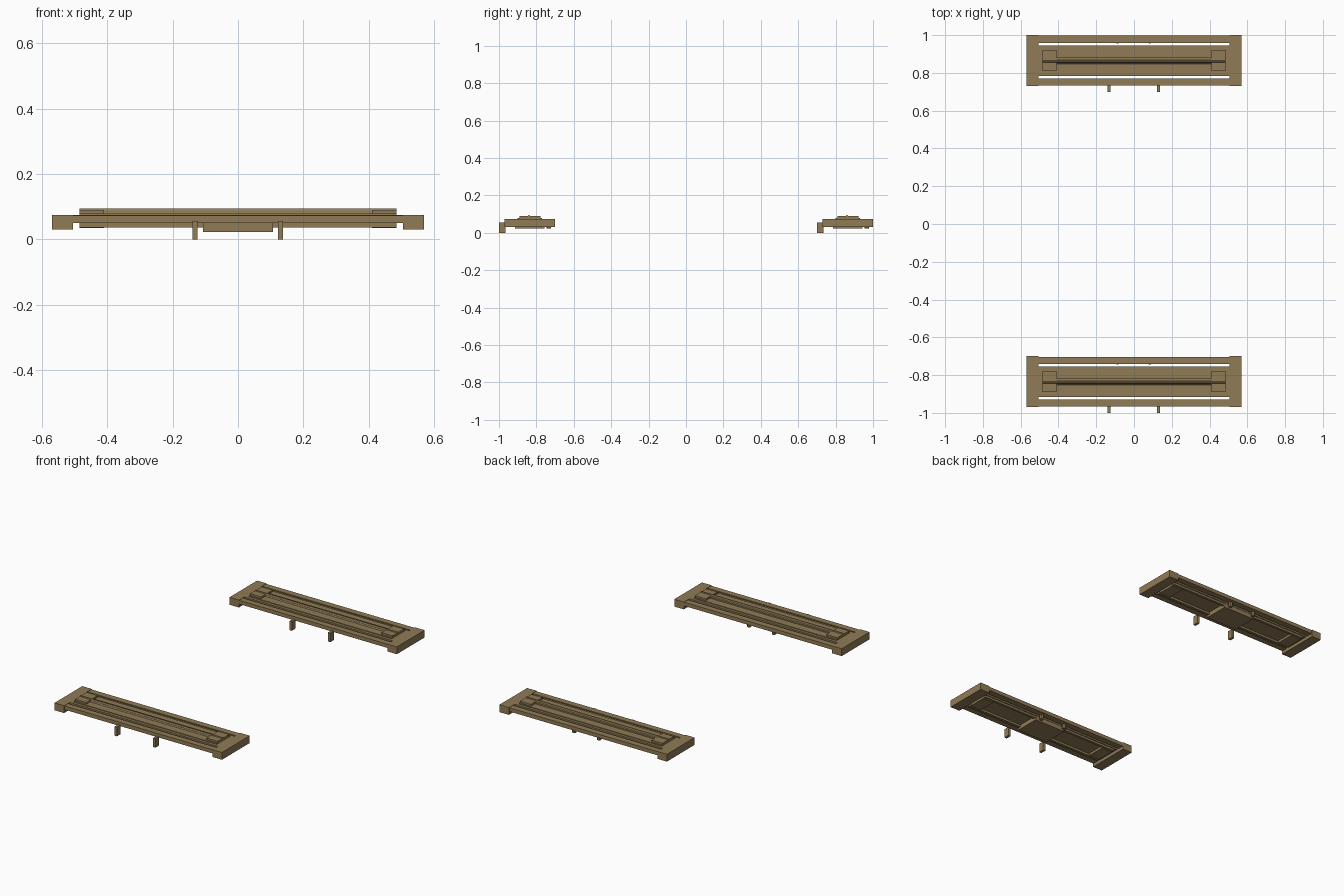
import bpy, bmesh

if "Cube" in bpy.data.objects:
    bpy.data.objects.remove(bpy.data.objects["Cube"])

wood = bpy.data.materials.new("tan_brown")
wood.diffuse_color = (0.28, 0.20, 0.092, 1)
wood.use_nodes = True
wood.node_tree.nodes["Principled BSDF"].inputs["Base Color"].default_value = wood.diffuse_color


def prism(name, profile, x0, x1):
    """Extrude a (y, z) profile from x0 to x1."""
    bm = bmesh.new()
    face = bm.faces.new([bm.verts.new((x0, y, z)) for y, z in profile])
    ext = bmesh.ops.extrude_face_region(bm, geom=[face])
    verts = [v for v in ext["geom"] if isinstance(v, bmesh.types.BMVert)]
    bmesh.ops.translate(bm, vec=(x1 - x0, 0, 0), verts=verts)
    bmesh.ops.recalc_face_normals(bm, faces=bm.faces)
    mesh = bpy.data.meshes.new(name)
    bm.to_mesh(mesh)
    bm.free()
    mesh.materials.append(wood)
    obj = bpy.data.objects.new(name, mesh)
    bpy.context.collection.objects.link(obj)
    return obj


def box(name, x0, x1, y0, y1, z0, z1):
    return prism(name, [(y0, z0), (y1, z0), (y1, z1), (y0, z1)], x0, x1)


def pin(name, x, y, z0, z1, r):
    bpy.ops.mesh.primitive_cylinder_add(vertices=8, radius=r, depth=z1 - z0,
                                        location=(x, y, (z0 + z1) / 2))
    bpy.context.object.name = name
    bpy.context.object.data.materials.append(wood)


def panel(tag, y):
    # y is the front edge of the frame
    # Outer frame: end caps and long rails, leaving two narrow slots
    for side, s in (("left", -1), ("right", 1)):
        a, b = sorted((s * 0.505, s * 0.57))
        box(f"{tag}_{side}_end_cap", a, b, y, y + 0.27, 0.03, 0.075)
    box(f"{tag}_front_rail", -0.505, 0.505, y + 0.003, y + 0.04, 0.05, 0.073)
    box(f"{tag}_back_rail", -0.505, 0.505, y + 0.229, y + 0.267, 0.05, 0.073)

    # Centre board with a slightly raised top layer
    box(f"{tag}_centre_board", -0.505, 0.505, y + 0.053, y + 0.216, 0.05, 0.075)
    box(f"{tag}_top_layer", -0.485, 0.485, y + 0.07, y + 0.2, 0.075, 0.079)

    # Pads at both ends, above and below the board
    for side, s in (("left", -1), ("right", 1)):
        a, b = sorted((s * 0.41, s * 0.485))
        box(f"{tag}_{side}_top_pad", a, b, y + 0.08, y + 0.192, 0.075, 0.09)
        box(f"{tag}_{side}_bottom_pad", a, b, y + 0.08, y + 0.192, 0.035, 0.05)

    # Long bar and ridge joining the pads
    box(f"{tag}_long_bar", -0.41, 0.41, y + 0.121, y + 0.152, 0.075, 0.087)
    prism(f"{tag}_ridge", [(y + 0.118, 0.079), (y + 0.142, 0.079),
                           (y + 0.134, 0.094), (y + 0.127, 0.094)], -0.485, 0.485)

    # Underside strips and central block
    for side, o in (("front", 0.06), ("back", 0.195)):
        box(f"{tag}_{side}_under_strip", -0.485, 0.485, y + o, y + o + 0.015, 0.037, 0.05)
    box(f"{tag}_under_block", -0.107, 0.107, y + 0.055, y + 0.214, 0.023, 0.05)

    # Front legs and small rear pins
    for side, x in (("left", -0.132), ("right", 0.13)):
        box(f"{tag}_{side}_leg", x - 0.008, x + 0.008, y - 0.03, y + 0.005, 0, 0.056)
    for side, x in (("left", -0.087), ("right", 0.083)):
        pin(f"{tag}_{side}_pin", x, y + 0.237, 0.024, 0.06, 0.012)


panel("front_panel", -0.97)
panel("back_panel", 0.73)
